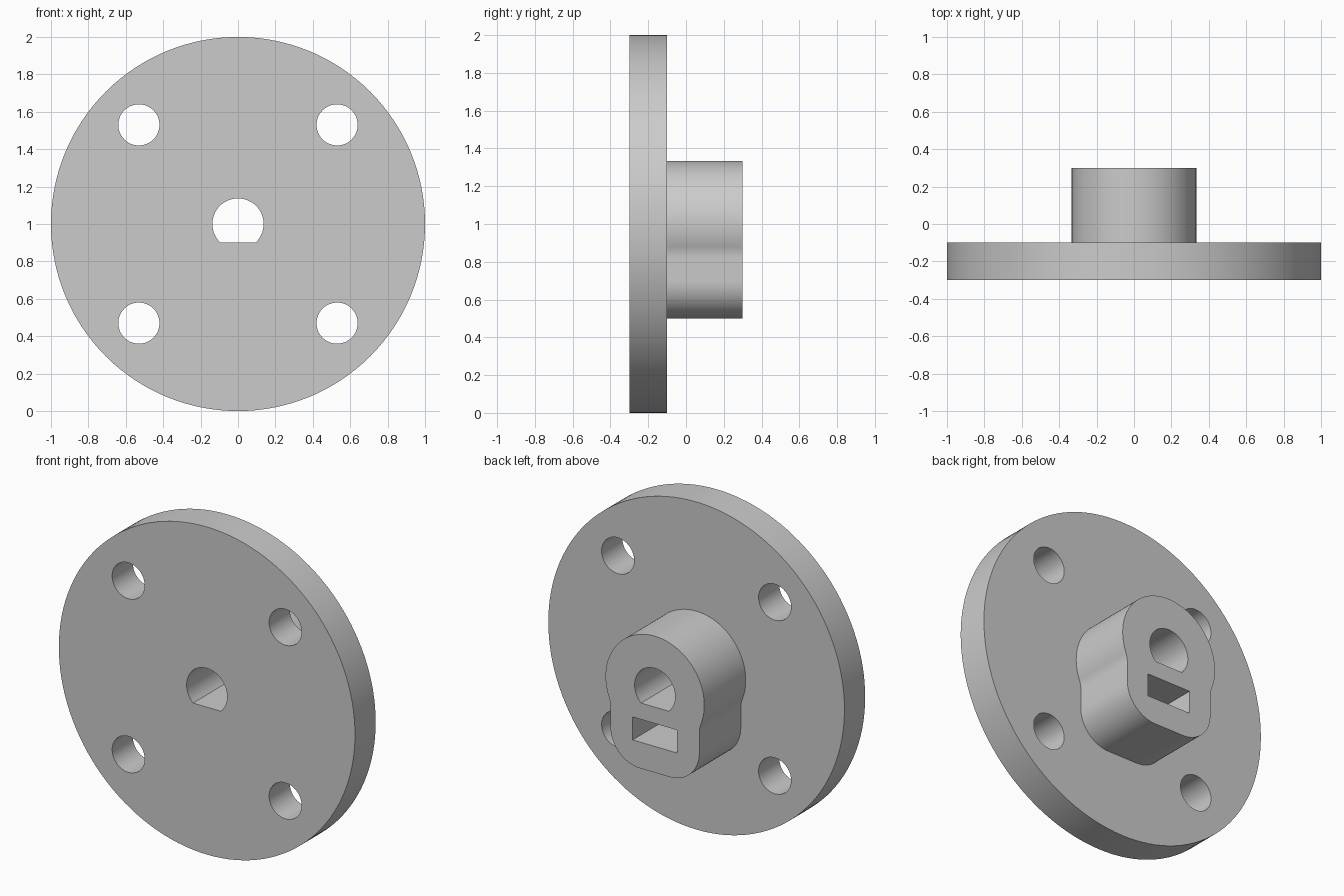
import bpy, bmesh, math
from mathutils import Vector, Matrix

if "Cube" in bpy.data.objects:
    bpy.data.objects.remove(bpy.data.objects["Cube"])

grey = bpy.data.materials.new("plain grey")
grey.diffuse_color = (0.6, 0.6, 0.6, 1)
grey.use_nodes = True
grey.node_tree.nodes["Principled BSDF"].inputs["Base Color"].default_value = grey.diffuse_color


def arc(cx, cz, r, a0, a1, n):
    """Points on an arc from angle a0 to a1 in degrees."""
    return [(cx + r * math.cos(math.radians(a0 + (a1 - a0) * i / n)),
             cz + r * math.sin(math.radians(a0 + (a1 - a0) * i / n))) for i in range(n + 1)]


def circle(cx, cz, r, n):
    return arc(cx, cz, r, 0, 360, n)[:-1]


def extrude(name, profile, y0, y1, turn=None):
    """Solid from an (x, z) profile pushed along y."""
    bm = bmesh.new()
    face = bm.faces.new([bm.verts.new((x, y0, z)) for x, z in profile])
    new = bmesh.ops.extrude_face_region(bm, geom=[face])["geom"]
    verts = [g for g in new if isinstance(g, bmesh.types.BMVert)]
    bmesh.ops.translate(bm, verts=verts, vec=Vector((0, y1 - y0, 0)))
    if turn:
        bm.transform(turn)
    bmesh.ops.recalc_face_normals(bm, faces=bm.faces)
    mesh = bpy.data.meshes.new(name)
    bm.to_mesh(mesh)
    bm.free()
    mesh.materials.append(grey)
    obj = bpy.data.objects.new(name, mesh)
    bpy.context.collection.objects.link(obj)
    return obj


def combine(target, tool, operation):
    """Boolean the tool into the target and discard the tool."""
    bpy.ops.object.select_all(action='DESELECT')
    bpy.context.view_layer.objects.active = target
    target.select_set(True)
    mod = target.modifiers.new("bool", 'BOOLEAN')
    mod.operation, mod.object, mod.solver = operation, tool, 'EXACT'
    bpy.ops.object.modifier_apply(modifier=mod.name)
    bpy.data.objects.remove(tool)


# Round mounting plate
flange = extrude("flange_with_hub", circle(0, 1, 1, 128), -0.3, -0.1)

# Hub: round top blended by concave fillets into a rounded block below
R, half, fillet, corner, bottom = 1 / 3, 0.3, 0.16, 0.2, 0.5
blend = math.degrees(math.acos((half + fillet) / (R + fillet)))
fz = 1 - (R + fillet) * math.sin(math.radians(blend))
right = arc(0, 1, R, 90, -blend, 36)
right += arc(half + fillet, fz, fillet, 180 - blend, 180, 6)[1:]
right += arc(half - corner, bottom + corner, corner, 0, -90, 16)
left = [(-x, z) for x, z in reversed(right[1:])]
hub = extrude("hub", right + left, -0.2, 0.3)
combine(flange, hub, 'UNION')

# D-shaped shaft bore
bore_r = 0.137
flat = math.degrees(math.asin(0.1 / bore_r))
combine(flange, extrude("bore", arc(0, 1, bore_r, -flat, 180 + flat, 48), -0.5, 0.5), 'DIFFERENCE')

# Four bolt holes
for sx in (-1, 1):
    for sz in (-1, 1):
        hole = extrude("bolt_hole", circle(0.53 * sx, 1 + 0.53 * sz, 0.11, 48), -0.5, 0.0)
        combine(flange, hole, 'DIFFERENCE')

# Nut slot in the back of the hub
slot = [(-0.15, 0.66), (0.15, 0.66), (0.15, 0.8), (-0.15, 0.8)]
combine(flange, extrude("nut_slot", slot, -0.05, 0.5), 'DIFFERENCE')

# Set screw hole from the underside up into the bore
upright = Matrix.Translation((0, 0.1, 0)) @ Matrix.Rotation(math.radians(90), 4, 'X')
combine(flange, extrude("screw_hole", circle(0, 0, 0.077, 40), 0.3, 0.97, upright), 'DIFFERENCE')

bpy.ops.object.shade_smooth_by_angle(angle=math.radians(30))
